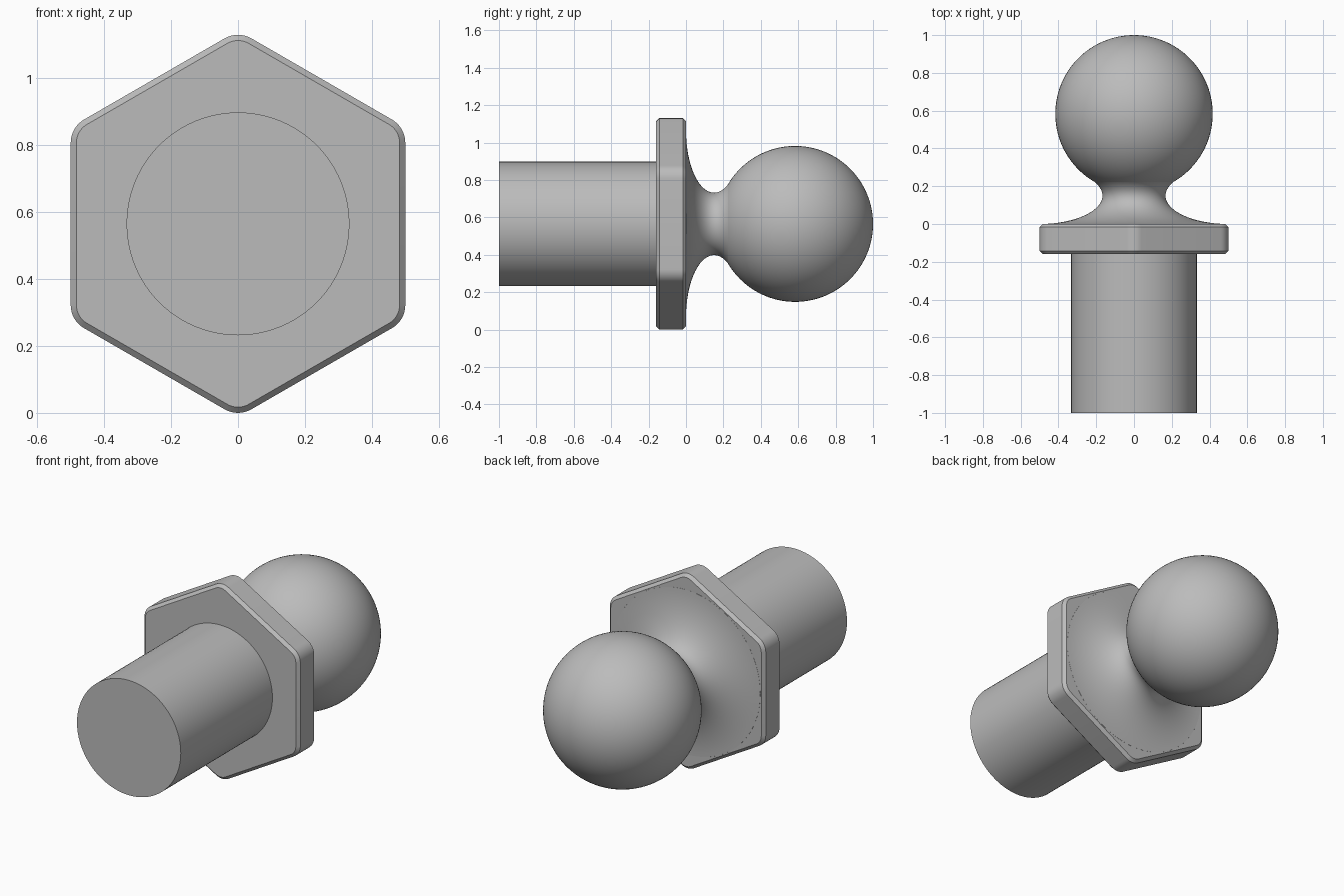
import bpy, bmesh
from math import sin, cos, pi, radians, sqrt

if "Cube" in bpy.data.objects:
    bpy.data.objects.remove(bpy.data.objects["Cube"])

AXIS_Z = 0.565      # height of the stud axis
APOTHEM = 0.5       # half width across the flats
CORNER = 0.08       # corner rounding of the flange
CHAMFER = 0.017
BACK, FRONT = 0.0, -0.16

steel = bpy.data.materials.new("plain grey steel")
steel.use_nodes = True
GREY = (0.5, 0.5, 0.5, 1)
steel.diffuse_color = GREY
steel.node_tree.nodes["Principled BSDF"].inputs["Base Color"].default_value = GREY


def loft(name, rings):
    """Skin closed rings of (x, y, z) points and cap both ends."""
    bm = bmesh.new()
    rows = [[bm.verts.new(p) for p in ring] for ring in rings]
    n = len(rows[0])
    for a, b in zip(rows, rows[1:]):
        for i in range(n):
            j = (i + 1) % n
            bm.faces.new((a[i], a[j], b[j], b[i]))
    bm.faces.new(rows[0])
    bm.faces.new(rows[-1])
    bmesh.ops.recalc_face_normals(bm, faces=bm.faces)
    mesh = bpy.data.meshes.new(name)
    bm.to_mesh(mesh)
    bm.free()
    mesh.materials.append(steel)
    obj = bpy.data.objects.new(name, mesh)
    bpy.context.collection.objects.link(obj)
    bpy.ops.object.select_all(action="DESELECT")
    obj.select_set(True)
    bpy.context.view_layer.objects.active = obj
    bpy.ops.object.shade_smooth_by_angle(angle=radians(30))
    return obj


def lathe(name, profile, n=96):
    """Turn (radius, y) points around the stud axis."""
    turns = [2 * pi * i / n for i in range(n)]
    return loft(name, [[(r * cos(t), y, AXIS_Z + r * sin(t)) for t in turns]
                       for r, y in profile])


def hex_ring(y, inset, steps=8):
    """Hexagon with rounded corners, pointing up, shrunk by inset."""
    centre = (APOTHEM - CORNER) / cos(pi / 6)
    r = CORNER - inset
    ring = []
    for k in range(6):
        a = pi / 2 + k * pi / 3
        for s in range(steps + 1):
            t = a + (s / steps - 0.5) * pi / 3
            ring.append((centre * cos(a) + r * cos(t), y,
                         AXIS_Z + centre * sin(a) + r * sin(t)))
    return ring


# Cylindrical shank
lathe("shank", [(0.333, -1), (0.333, FRONT + 0.02)])

# Chamfered hexagonal flange
loft("hex_flange", [hex_ring(FRONT, CHAMFER), hex_ring(FRONT + CHAMFER, 0),
                    hex_ring(BACK - CHAMFER, 0), hex_ring(BACK, CHAMFER)])

# Neck flaring into the flange along a quarter ellipse, running on into the ball
NECK_Y, FLARE = 0.15, 0.333
neck = [(0.48, -0.005)]
for i in range(33):
    t = radians(4 + 118 * i / 32)
    neck.append((APOTHEM - FLARE * sin(t), NECK_Y * (1 - cos(t))))
lathe("neck", neck)

# Ball head
BALL_R, BALL_Y = 0.4167, 0.5833
ball = [(BALL_R * sin(t), BALL_Y - BALL_R * cos(t))
        for t in (pi * (i + 0.1) / 64.2 for i in range(65))]
lathe("ball", ball)
